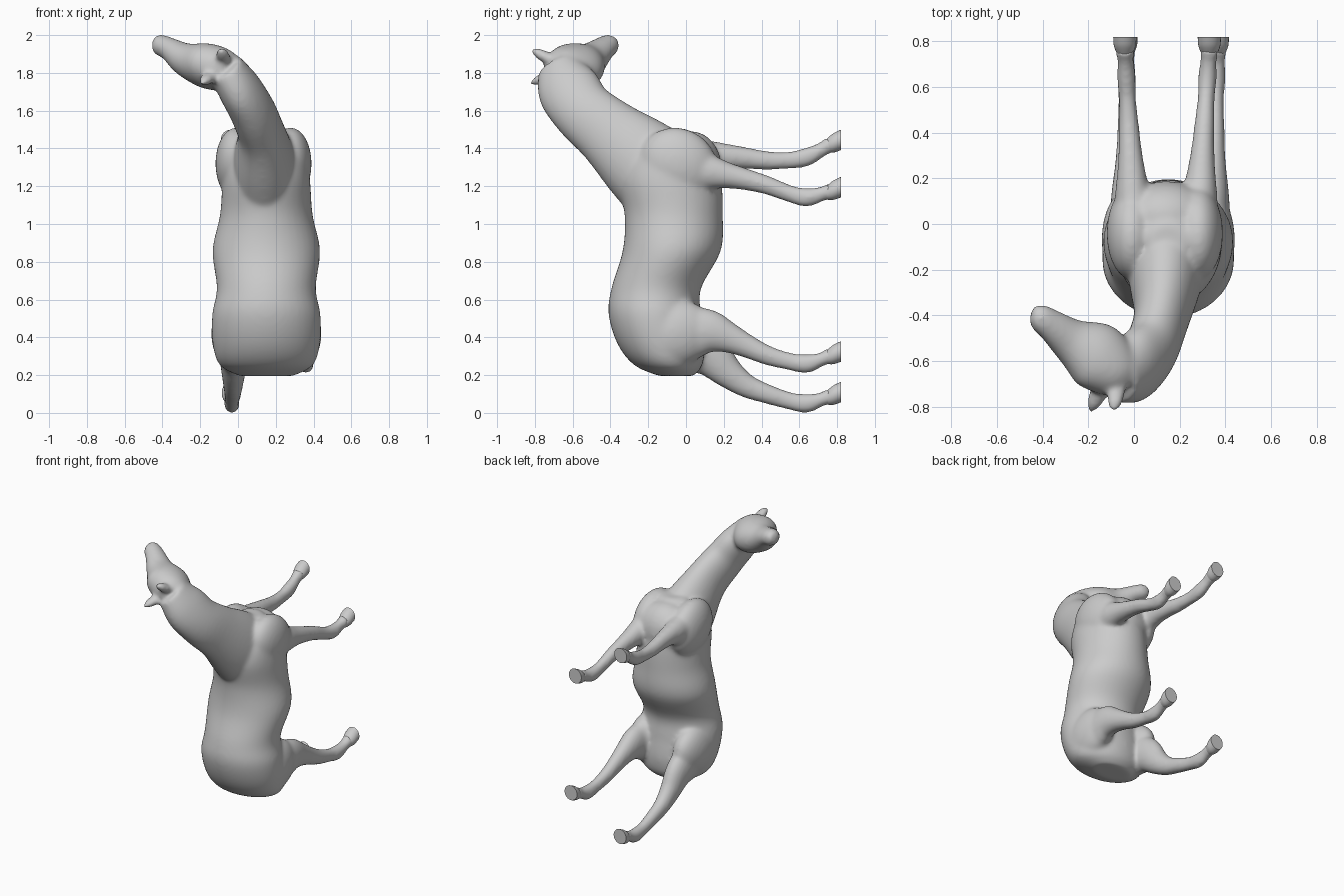
import bpy, bmesh, math
from mathutils import Vector, Matrix

if "Cube" in bpy.data.objects:
    bpy.data.objects.remove(bpy.data.objects["Cube"])

CX = 0.15  # body centre line


def catmull(rows, n=5):
    out = []
    for i in range(len(rows) - 1):
        p0, p1 = rows[max(i - 1, 0)], rows[i]
        p2, p3 = rows[i + 1], rows[min(i + 2, len(rows) - 1)]
        for k in range(n):
            t = k / n
            out.append([b + ((c - a) * t + (2 * a - 5 * b + 4 * c - d) * t * t
                             + (3 * b - a - 3 * c + d) * t ** 3) / 2
                        for a, b, c, d in zip(p0, p1, p2, p3)])
    return out + [list(rows[-1])]


def loft(bm, rows, ref=(1, 0, 0), axis=None, sides=28):
    """Rows are x, y, z, half width along ref, half height across it."""
    rows = catmull(rows)
    rings = []
    for i, r in enumerate(rows):
        a, b = rows[max(i - 1, 0)], rows[min(i + 1, len(rows) - 1)]
        d = Vector(axis) if axis else (Vector(b[:3]) - Vector(a[:3])).normalized()
        u = Vector(ref)
        u = (u - d * u.dot(d)).normalized()
        v = d.cross(u)
        turns = [2 * math.pi * k / sides for k in range(sides)]
        rings.append([bm.verts.new(Vector(r[:3]) + u * (math.cos(t) * r[3]) + v * (math.sin(t) * r[4]))
                      for t in turns])
    for p, q in zip(rings, rings[1:]):
        for k in range(sides):
            j = (k + 1) % sides
            bm.faces.new((p[k], p[j], q[j], q[k]))
    bm.faces.new(rings[0][::-1])
    bm.faces.new(rings[-1])


def ball(bm, c, r, tilt=0):
    m = Matrix.Translation(c) @ Matrix.Rotation(tilt, 4, 'X') @ Matrix.Diagonal((*r, 1))
    bmesh.ops.create_uvsphere(bm, u_segments=28, v_segments=18, radius=1, matrix=m)


def finish(bm, name):
    bmesh.ops.recalc_face_normals(bm, faces=bm.faces)
    me = bpy.data.meshes.new(name)
    bm.to_mesh(me)
    bm.free()
    ob = bpy.data.objects.new(name, me)
    bpy.context.collection.objects.link(ob)
    return ob


body = bmesh.new()

# torso: height, half width, back y, belly y
torso = [(.195, .14, -.14, .04), (.25, .245, -.27, .085), (.36, .283, -.36, .1), (.52, .287, -.41, .08),
         (.66, .262, -.395, .08), (.86, .285, -.335, .185), (1.05, .245, -.325, .195),
         (1.25, .23, -.36, .185), (1.4, .2, -.28, .13), (1.505, .08, -.14, 0)]
loft(body, [(CX, (a + b) / 2, z, w, (b - a) / 2) for z, w, a, b in torso], axis=(0, 0, 1), sides=40)

# chest, then mirrored shoulder and thigh masses
ball(body, (CX - .01, .03, 1.3), (.21, .158, .19))
for s in (-1, 1):
    ball(body, (CX - .015 + s * .145, -.04, 1.32), (.11, .21, .185), -.5)
    ball(body, (CX + s * .18, -.07, .42), (.112, .22, .18), .2)

# neck, turning towards -x
loft(body, [(.145, -.08, 1.2, .19, .26), (.137, -.25, 1.35, .16, .23), (.12, -.41, 1.485, .122, .184),
            (.075, -.545, 1.6, .117, .166), (.005, -.625, 1.72, .112, .166), (-.07, -.675, 1.83, .095, .115)])

# head
HEAD_REF = (.5, 0, .85)
loft(body, [(-.03, -.7, 1.81, .07, .08), (-.08, -.65, 1.82, .11, .125), (-.17, -.575, 1.838, .118, .152),
            (-.275, -.51, 1.87, .09, .1), (-.36, -.445, 1.925, .062, .072), (-.42, -.405, 1.95, .055, .058),
            (-.45, -.393, 1.957, .03, .032)], ref=HEAD_REF)

# ears
for base, tip in (((-.075, -.72, 1.87), (-.09, -.82, 1.925)), ((-.14, -.71, 1.785), (-.195, -.825, 1.745))):
    b, t = Vector(base), Vector(tip)
    loft(body, [(*b.lerp(t, f), r, r * .8) for f, r in ((0, .04), (.6, .036), (1, .012))], sides=14)

# legs share stations along y and thickness profiles
STATIONS = (0, .12, .22, .32, .43, .55, .64, .72, .77)
WIDTH = (.085, .078, .064, .052, .045, .038, .042, .037, .046)
FRONT = (.12, .095, .07, .058, .05, .046, .05, .039, .047)
HIND = (.15, .12, .085, .064, .053, .047, .051, .037, .047)


def leg(name, x0, x1, heights, thick):
    last = STATIONS[-1]
    loft(body, [(x0 + (x1 - x0) * y / last, y, z, w, h)
                for y, z, w, h in zip(STATIONS, heights, WIDTH, thick)], sides=24)
    # hoof with a flat sole
    hoof = bmesh.new()
    z = heights[-1]
    loft(hoof, [(x1, last + dy, z + dy * .4, r, r * 1.06)
                for dy, r in ((-.025, .034), (.01, .048), (.05, .051))], axis=(0, 1, 0), sides=24)
    ob = finish(hoof, name + "_hoof")
    bpy.ops.object.select_all(action='DESELECT')
    bpy.context.view_layer.objects.active = ob
    ob.select_set(True)
    bpy.ops.object.shade_smooth_by_angle(angle=math.radians(40))


leg("front_right", .28, .33, (1.29, 1.275, 1.257, 1.235, 1.205, 1.16, 1.14, 1.16, 1.175), FRONT)
leg("front_left", 0, -.04, (1.34, 1.35, 1.355, 1.348, 1.336, 1.338, 1.355, 1.395, 1.425), FRONT)
leg("hind_right", .335, .365, (.42, .43, .4, .355, .305, .272, .26, .285, .305), HIND)
leg("hind_left", -.02, -.035, (.36, .31, .215, .143, .1, .063, .05, .073, .09), HIND)

# fuse the anatomy into one smooth skin
skin = finish(body, "horse_body")
fuse = skin.modifiers.new("fuse", 'REMESH')
fuse.mode = 'VOXEL'
fuse.voxel_size = .011
fuse.use_smooth_shade = True
soften = skin.modifiers.new("soften", 'SMOOTH')
soften.factor = .5
soften.iterations = 20
